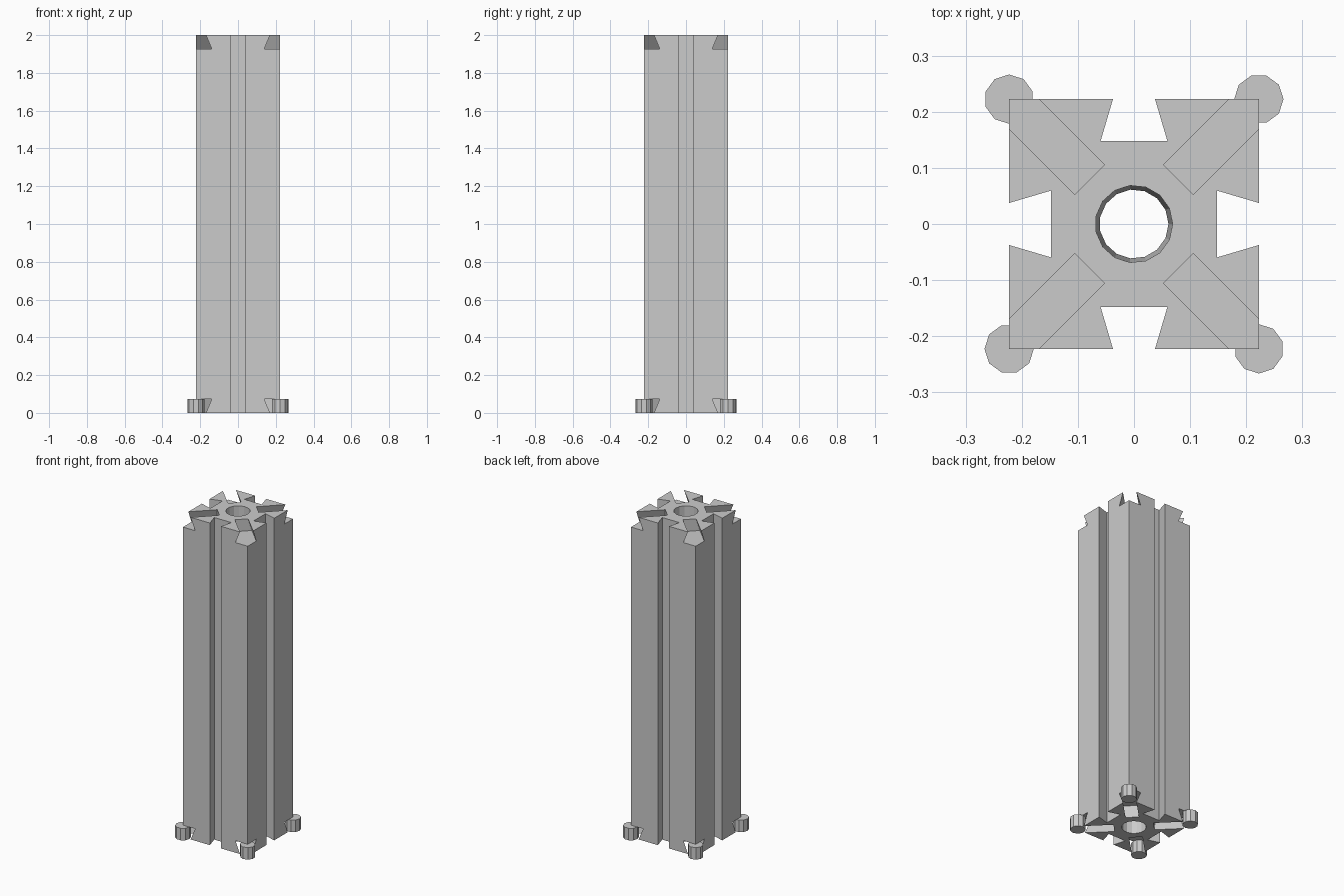
import bpy
import bmesh
from math import cos, sin, pi, sqrt
from mathutils import Matrix, Vector

if "Cube" in bpy.data.objects:
    bpy.data.objects.remove(bpy.data.objects["Cube"], do_unlink=True)

HALF, HEIGHT = 0.2225, 2.0        # half width and height of the post
MOUTH, FLOOR, DEPTH = 0.0375, 0.0595, 0.0745   # shared dovetail section
SOCKET_START = 0.112              # inner end of each diagonal socket

grey = bpy.data.materials.new("plain grey")
grey.use_nodes = True
grey.diffuse_color = (0.6, 0.6, 0.6, 1)
grey.node_tree.nodes["Principled BSDF"].inputs["Base Color"].default_value = (0.6, 0.6, 0.6, 1)


def loft(name, rings):
    """Closed solid through a list of equal-length vertex rings."""
    bm = bmesh.new()
    loops = [[bm.verts.new(p) for p in ring] for ring in rings]
    n = len(loops[0])
    for a, b in zip(loops, loops[1:]):
        for i in range(n):
            j = (i + 1) % n
            bm.faces.new((a[i], a[j], b[j], b[i]))
    bm.faces.new(loops[0][::-1])
    bm.faces.new(loops[-1])
    bmesh.ops.recalc_face_normals(bm, faces=bm.faces)
    mesh = bpy.data.meshes.new(name)
    bm.to_mesh(mesh)
    bm.free()
    mesh.materials.append(grey)
    obj = bpy.data.objects.new(name, mesh)
    bpy.context.collection.objects.link(obj)
    return obj


def circle(radius, z, sides, centre=(0, 0), start=0.0):
    return [(centre[0] + radius * cos(start + 2 * pi * i / sides),
             centre[1] + radius * sin(start + 2 * pi * i / sides), z)
            for i in range(sides)]


def cut(target, cutter):
    cutter.hide_render = True
    mod = target.modifiers.new("cut", "BOOLEAN")
    mod.operation = "DIFFERENCE"
    mod.solver = "EXACT"
    mod.object = cutter
    bpy.context.view_layer.objects.active = target
    bpy.ops.object.modifier_apply(modifier=mod.name)
    bpy.data.objects.remove(cutter, do_unlink=True)


# Post: square section with a dovetail groove down each side
side = [(HALF, -HALF), (HALF, -MOUTH), (HALF - DEPTH, -FLOOR),
        (HALF - DEPTH, FLOOR), (HALF, MOUTH)]
outline = [Matrix.Rotation(k * pi / 2, 2) @ Vector(p) for k in range(4) for p in side]
post = loft("post", [[(p.x, p.y, z) for p in outline] for z in (0, HEIGHT)])

# Central bore, narrowing slightly towards the middle
cut(post, loft("bore_cutter", [circle(r, z, 15) for r, z in
                               ((0.069, -0.01), (0.0615, HEIGHT / 2), (0.069, HEIGHT + 0.01))]))

# Diagonal dovetail sockets at both ends, open at the corners
OVER = 0.02
tip = MOUTH - (FLOOR - MOUTH) * OVER / DEPTH
section = [(-FLOOR, -DEPTH), (FLOOR, -DEPTH), (tip, OVER), (-tip, OVER)]
for k in range(4):
    turn = Matrix.Rotation(pi / 4 + k * pi / 2, 3, "Z")
    for end, sign in ((HEIGHT, 1), (0, -1)):
        rings = [[turn @ Vector((d, u, end + sign * v)) for u, v in section]
                 for d in (SOCKET_START, 0.4)]
        cut(post, loft("socket_cutter", rings))

# Ten-sided pegs standing in the bottom socket mouths
for k, name in enumerate(("back_left", "back_right", "front_right", "front_left")):
    angle = pi / 4 + k * pi / 2
    centre = (HALF * sqrt(2) * cos(angle), HALF * sqrt(2) * sin(angle))
    loft("peg_" + name, [circle(0.044, z, 10, centre, k * pi / 2) for z in (0, DEPTH)])
